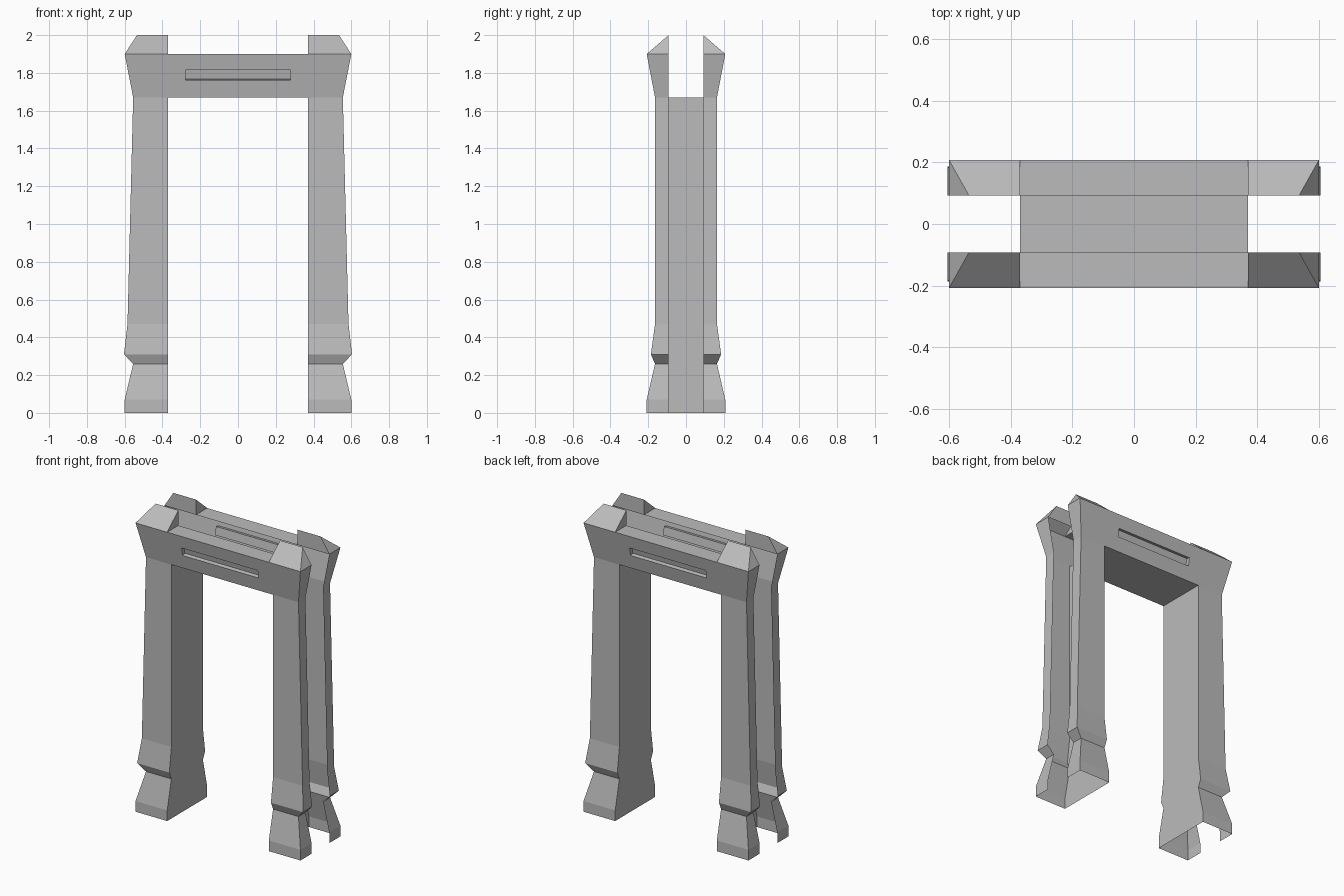
import bpy

cube = bpy.data.objects.get("Cube")
if cube:
    bpy.data.objects.remove(cube)

stone = bpy.data.materials.new("grey_stone")
stone.use_nodes = True
GREY = (0.5, 0.5, 0.5, 1)
stone.diffuse_color = GREY
stone.node_tree.nodes["Principled BSDF"].inputs["Base Color"].default_value = GREY

INNER = 0.37      # half width of the opening
GAP = 0.092       # half width of the open channel between the two faces
LOW, HIGH, TOP = 1.67, 1.9, 2.0
# leg outline: height, outer half width, outer half depth
PROFILE = [(0, 0.6, 0.208), (0.07, 0.6, 0.208), (0.26, 0.555, 0.164),
           (0.31, 0.604, 0.186), (0.47, 0.585, 0.164), (LOW, 0.555, 0.164),
           (HIGH, 0.6, 0.208)]


def build(name, quads, sx=1, sy=1):
    """Make a flat-faced mesh from corner loops, mirrored by sx and sy."""
    verts, faces = [], []
    for loop in quads:
        ids = []
        for x, y, z in loop:
            p = (x * sx, y * sy, z)
            if p not in verts:
                verts.append(p)
            ids.append(verts.index(p))
        faces.append(ids if sx * sy > 0 else ids[::-1])
    mesh = bpy.data.meshes.new(name)
    mesh.from_pydata(verts, [], faces)
    mesh.materials.append(stone)
    obj = bpy.data.objects.new(name, mesh)
    bpy.context.collection.objects.link(obj)
    return obj


def loft(rows):
    """Join successive rows of points with quads."""
    return [(lo[i], up[i], up[i + 1], lo[i + 1])
            for lo, up in zip(rows, rows[1:]) for i in range(len(lo) - 1)]


def ring(half, z0, z1, y0, y1):
    return [(half, y0, z0), (-half, y0, z0), (-half, y1, z1), (half, y1, z1)]


def bridge(a, b):
    return [(a[i], a[(i + 1) % 4], b[(i + 1) % 4], b[i]) for i in range(4)]


_, XL, YL = PROFILE[-2]
_, XH, YH = PROFILE[-1]


def face_depth(z):
    return YL + (YH - YL) * (z - LOW) / (HIGH - LOW)


# Leg shells: open towards the channel and at the foot
leg = loft([[(INNER, y, z), (x, y, z), (x, GAP, z)] for z, x, y in PROFILE])

# Wedge-shaped caps
d, e = (INNER, YH, HIGH), (XH, YH, HIGH)
f, g = (XH, GAP, HIGH), (INNER, GAP, HIGH)
p, q = (INNER, GAP, TOP), (0.535, GAP, TOP)
cap = [(d, p, q, e), (e, q, f), (d, g, p), (g, f, q, p)]

# Lintel face with a shallow recessed slot and a top ledge
S0, S1, SLOT, DEPTH = 1.762, 1.815, 0.277, 0.025
outer = ring(INNER, LOW, HIGH, YL, YH)
mouth = ring(SLOT, S0, S1, face_depth(S0), face_depth(S1))
floor = [(x, y - DEPTH, z + DEPTH * 0.2) for x, y, z in mouth]
ledge = [(-INNER, GAP, HIGH), (INNER, GAP, HIGH), d, (-INNER, YH, HIGH)]
lintel = bridge(outer, mouth) + bridge(mouth, floor) + [floor, ledge]

for sy, face in ((-1, "front"), (1, "back")):
    build(face + "_lintel", lintel, 1, sy)
    for sx, side in ((-1, "right"), (1, "left")):
        build(f"{face}_{side}_leg", leg, sx, sy)
        build(f"{face}_{side}_cap", cap, sx, sy)

# Inner jambs follow the depth of the legs
jamb = loft([[(INNER, -y, z), (INNER, -GAP, z), (INNER, GAP, z), (INNER, y, z)]
             for z, x, y in PROFILE[:-1]])
for sx, side in ((-1, "right"), (1, "left")):
    build(side + "_jamb", jamb, sx)

# Underside of the lintel
build("lintel_soffit", [[(-INNER, YL, LOW), (INNER, YL, LOW),
                         (INNER, -YL, LOW), (-INNER, -YL, LOW)]])
